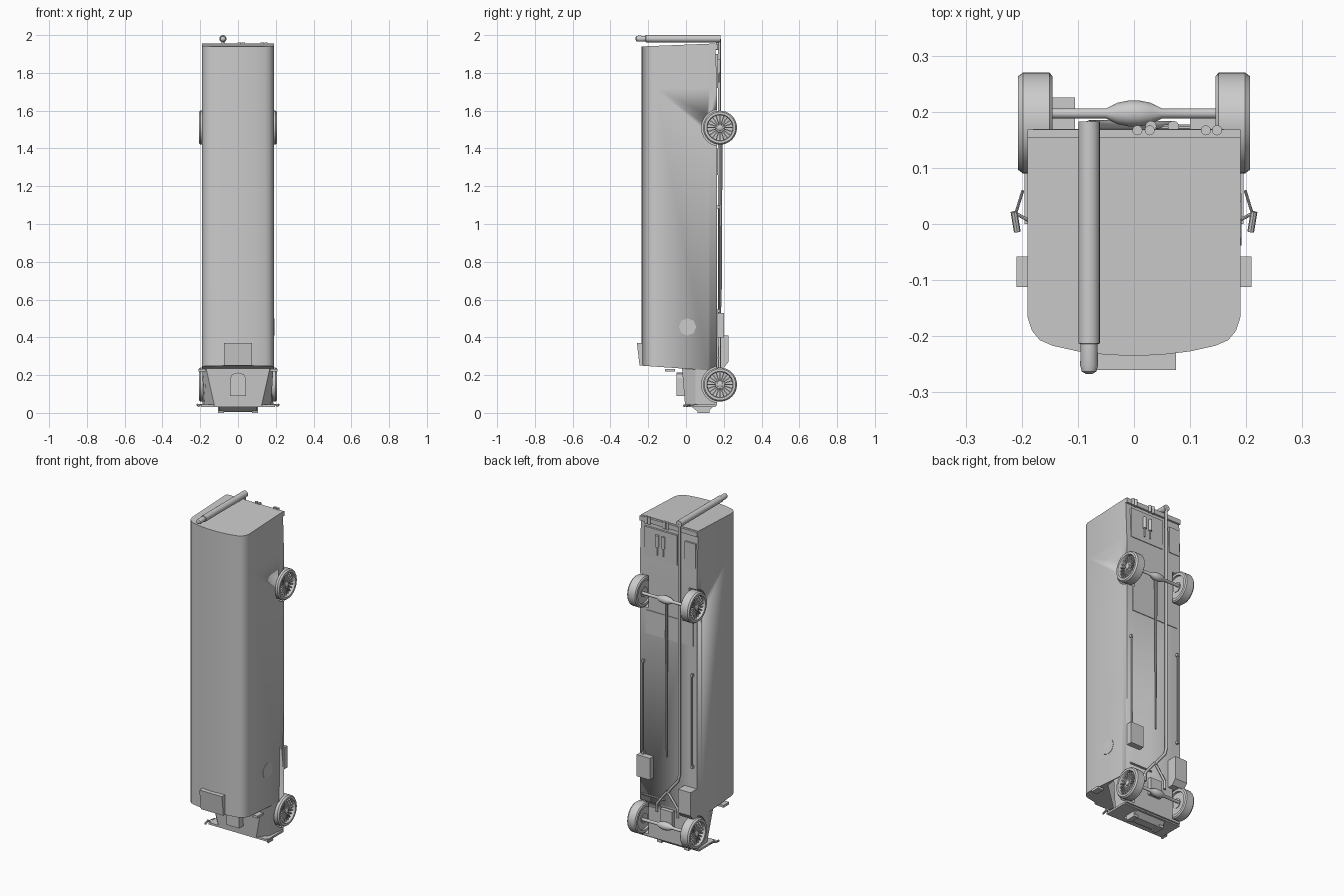
import bpy, bmesh, math
from mathutils import Vector, Matrix

cube = bpy.data.objects.get("Cube")
if cube:
    bpy.data.objects.remove(cube)

grey = bpy.data.materials.new("plain grey")
grey.use_nodes = True
grey.diffuse_color = (0.6, 0.6, 0.6, 1)
grey.node_tree.nodes["Principled BSDF"].inputs["Base Color"].default_value = (0.6, 0.6, 0.6, 1)


def finish(name, bm, smooth=False):
    bmesh.ops.recalc_face_normals(bm, faces=bm.faces)
    mesh = bpy.data.meshes.new(name)
    bm.to_mesh(mesh)
    bm.free()
    ob = bpy.data.objects.new(name, mesh)
    bpy.context.collection.objects.link(ob)
    mesh.materials.append(grey)
    if smooth:
        bpy.ops.object.select_all(action='DESELECT')
        ob.select_set(True)
        bpy.context.view_layer.objects.active = ob
        bpy.ops.object.shade_smooth_by_angle(angle=math.radians(35))
    return ob


def loft(name, sections, smooth=False, closed=False):
    """Skin between equal-length closed sections, capped or joined in a ring."""
    bm = bmesh.new()
    rows = [[bm.verts.new(p) for p in s] for s in sections]
    n = len(rows[0])
    pairs = list(zip(rows, rows[1:])) + ([(rows[-1], rows[0])] if closed else [])
    for a, b in pairs:
        for i in range(n):
            j = (i + 1) % n
            bm.faces.new((a[i], a[j], b[j], b[i]))
    if not closed:
        bm.faces.new(rows[0])
        bm.faces.new(rows[-1])
    return finish(name, bm, smooth)


def box(name, x, y, z):
    bm = bmesh.new()
    bmesh.ops.create_cube(bm, size=1)
    for v in bm.verts:
        for i, (lo, hi) in enumerate((x, y, z)):
            v.co[i] = lo if v.co[i] < 0 else hi
    return finish(name, bm)


def turned(name, axis_start, direction, profile, sides=24):
    """Solid of revolution; profile holds (distance along axis, radius)."""
    rot = Vector(direction).to_track_quat('Z', 'Y').to_matrix()
    start = Vector(axis_start)
    rows = []
    for d, r in profile:
        rows.append([start + rot @ Vector((r * math.cos(2 * math.pi * k / sides),
                                           r * math.sin(2 * math.pi * k / sides), d))
                     for k in range(sides)])
    return loft(name, rows, True)


def rod(name, a, b, r, sides=10):
    d = Vector(b) - Vector(a)
    return turned(name, a, d, [(0, r), (d.length, r)], sides)


def pipe(name, points, r):
    cu = bpy.data.curves.new(name, 'CURVE')
    cu.dimensions = '3D'
    cu.bevel_depth = r
    cu.bevel_resolution = 2
    cu.use_fill_caps = True
    sp = cu.splines.new('POLY')
    sp.points.add(len(points) - 1)
    for p, co in zip(sp.points, points):
        p.co = (*co, 1)
    ob = bpy.data.objects.new(name, cu)
    bpy.context.collection.objects.link(ob)
    cu.materials.append(grey)


# Main body: crowned roof towards -y, flat underside towards +y
half = [(0.05, -0.233), (0.1, -0.227), (0.145, -0.217), (0.168, -0.207),
        (0.182, -0.19), (0.19, -0.165), (0.19, 0.125), (0.19, 0.165)]
ring = [(0, -0.235)] + half + [(-x, y) for x, y in reversed(half)]


def body_section(z, slope, back):
    return [(x, min(y, back), z + slope * (y + 0.235)) for x, y in ring]


body = loft("body", [body_section(0.25, -0.07, 0.165), body_section(1.72, 0, 0.165),
                     body_section(1.94, 0.04, 0.155)], True)

# Cab and nose below the body overhang


def cab_section(z, front, top, shoulder):
    pts = [(top, front), (shoulder, 0.05), (0.188, 0.165)]
    return [(x, y, z) for x, y in pts] + [(-x, y, z) for x, y in reversed(pts)]


cab = loft("cab", [cab_section(0.04, -0.005, 0.125, 0.175),
                   cab_section(0.25, -0.022, 0.172, 0.188)])
box("front_bumper", (-0.195, 0.195), (0.0, 0.155), (0.032, 0.044))
nose = [(0.02, 0.04), (0.055, 0.012), (0.075, 0.005), (0.115, 0.005), (0.15, 0.04)]
loft("nose_grille", [[(x, y, z) for y, z in nose] for x in (-0.1, 0.1)])
for s in (-1, 1):
    box("bumper_guard", sorted((s * 0.075, s * 0.105)), (0.06, 0.125), (0, 0.035))

# Arched hood scoop
arch = [(-0.042, 0.09), (0.042, 0.09), (0.042, 0.185), (0.03, 0.205),
        (0, 0.213), (-0.03, 0.205), (-0.042, 0.185)]
loft("hood_scoop", [[(x, y, z) for x, z in arch] for y in (-0.05, 0.0)])

# Roof pod and seam
pod = [(-0.225, 0.25), (-0.246, 0.25), (-0.26, 0.37), (-0.225, 0.37)]
loft("roof_pod", [[(x, y, z) for y, z in pod] for x in (-0.075, 0.075)])

# Wheels, with arches cut out of body and cab


def wheel(name, s, z):
    c = Vector((0, 0.18, z))
    prof = [(0.145, 0.068), (0.145, 0.083), (0.151, 0.09), (0.198, 0.09),
            (0.207, 0.083), (0.207, 0.07), (0.2, 0.066), (0.152, 0.066)]
    sides = 32
    rows = [[c + Vector((s * x, r * math.cos(2 * math.pi * k / sides),
                         r * math.sin(2 * math.pi * k / sides))) for x, r in prof]
            for k in range(sides)]
    loft(name + "_tyre", rows, True, closed=True)
    turned(name + "_hub", c + Vector((s * 0.15, 0, 0)), (s, 0, 0),
           [(0, 0.03), (0.03, 0.02), (0.05, 0.016), (0.055, 0.008)], 16)
    bm = bmesh.new()
    for k in range(20):
        m = (Matrix.Translation(c + Vector((s * 0.189, 0, 0)))
             @ Matrix.Rotation(2 * math.pi * k / 20, 4, 'X')
             @ Matrix.Translation((0, 0, 0.041)) @ Matrix.Diagonal((0.012, 0.006, 0.056, 1)))
        bmesh.ops.create_cube(bm, size=1, matrix=m)
    finish(name + "_spokes", bm)
    turned(name + "_back_plate", c + Vector((s * 0.155, 0, 0)), (s, 0, 0),
           [(0, 0.067), (0.008, 0.067)], 24)
    cutter = turned(name + "_arch_cutter", c + Vector((s * 0.135, 0, 0)), (s, 0, 0),
                    [(0, 0.098), (0.1, 0.098)], 24)
    cutter.hide_render = True
    cutter.hide_set(True)
    for target in (body, cab):
        if target is body or z < 1:
            mod = target.modifiers.new("arch", 'BOOLEAN')
            mod.operation = 'DIFFERENCE'
            mod.solver = 'EXACT'
            mod.object = cutter


for label, z in (("front", 0.15), ("rear", 1.51)):
    for side, s in (("left", 1), ("right", -1)):
        wheel(label + "_" + side + "_wheel", s, z)
    # Axle with swollen differential
    turned(label + "_axle", (-0.16, 0.197, z), (1, 0, 0),
           [(0, 0.009), (0.11, 0.009), (0.13, 0.019), (0.15, 0.023), (0.17, 0.023),
            (0.19, 0.019), (0.21, 0.009), (0.32, 0.009)], 16)

# Drive shaft and exhaust run
turned("drive_shaft", (0, 0.185, 0.56), (0, 0, 1), [(0, 0.004), (0.95, 0.009)], 10)
pipe("exhaust_pipe", [(-0.08, 0.177, 1.98), (-0.08, 0.177, 0.47), (-0.07, 0.177, 0.43),
                      (-0.02, 0.177, 0.37), (0, 0.177, 0.34)], 0.008)
for s in (-1, 1):
    pipe("exhaust_branch", [(0, 0.177, 0.35), (s * 0.04, 0.177, 0.3),
                            (s * 0.07, 0.177, 0.26), (s * 0.07, 0.177, 0.21)], 0.007)
rod("cross_rod", (0.02, 0.172, 0.29), (0.17, 0.172, 0.29), 0.005)

# Large stack across the rear end
turned("rear_stack", (-0.08, 0.183, 1.981), (0, -1, 0),
       [(0, 0.019), (0.396, 0.019), (0.397, 0.015), (0.435, 0.016), (0.446, 0.013), (0.45, 0.006)])

# Underside boxes, panels and rails
box("battery_box", (0.1, 0.188), (0.16, 0.2), (0.4, 0.53))
tank = [(0.16, 0.24), (0.2, 0.24), (0.225, 0.27), (0.225, 0.41), (0.16, 0.41)]
loft("tank_box", [[(x, y, z) for y, z in tank] for x in (-0.188, -0.105)])
box("gearbox_pan", (-0.04, 0.04), (0.16, 0.19), (0.14, 0.24))
for x, z in (((-0.165, 0.15), (1.26, 1.4)), ((-0.06, 0.16), (1.72, 1.9)),
             ((-0.18, -0.11), (1.72, 1.88))):
    box("underside_panel", x, (0.15, 0.169), z)
for s in (-1, 1):
    rod("side_rail", (s * 0.163, 0.176, 0.53), (s * 0.163, 0.176, 1.1), 0.004)
    for z in (0.54, 1.09):
        box("rail_mount", (s * 0.163 - 0.006, s * 0.163 + 0.006), (0.16, 0.18), (z - 0.008, z + 0.008))

# Rear bumper, lamps and small canisters
box("rear_bumper", (-0.19, 0.19), (0.15, 0.168), (1.925, 1.953))
for x in (0.006, 0.028, 0.128, 0.148):
    rod("rear_lamp", (x, 0.167, 1.92), (x, 0.167, 1.962), 0.009, 12)
for x in (0.03, 0.07):
    rod("canister", (x, 0.174, 1.8), (x, 0.174, 1.87), 0.01, 12)
    rod("canister_line", (x, 0.173, 1.75), (x, 0.173, 1.8), 0.004, 8)

# Round side hatch and door mirrors
turned("side_hatch", (0.188, 0.008, 0.455), (1, 0, 0), [(0, 0.046), (0.004, 0.046)], 8)
for s in (-1, 1):
    box("overhang_lamp", sorted((s * 0.17, s * 0.209)), (-0.112, -0.058), (0.218, 0.232))
    rod("mirror_arm", (s * 0.185, 0.005, 0.045), (s * 0.213, 0.02, 0.04), 0.003, 8)
    rod("mirror_brace", (s * 0.198, 0.06, 0.045), (s * 0.212, 0.015, 0.04), 0.0025, 8)
    rod("mirror", (s * 0.208, -0.014, 0.037), (s * 0.214, 0.022, 0.043), 0.006, 8)
